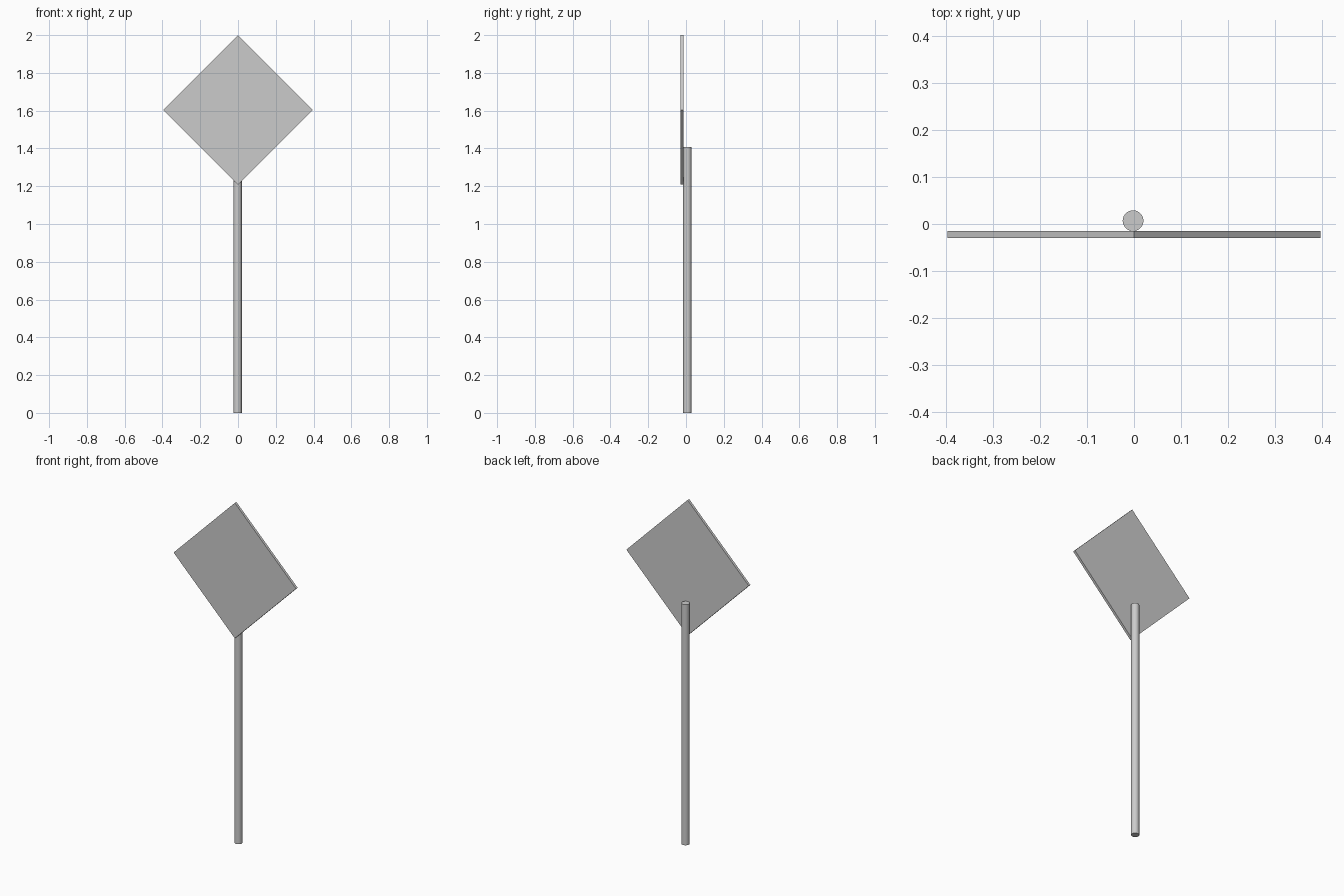
import bpy, math

if "Cube" in bpy.data.objects:
    bpy.data.objects.remove(bpy.data.objects["Cube"])

# Round pole standing behind the plate
POLE_H = 1.407
bpy.ops.mesh.primitive_cylinder_add(vertices=32, radius=0.022, depth=POLE_H,
                                    location=(-0.002, 0.007, POLE_H / 2))
pole = bpy.context.object
pole.name = "pole"
bpy.ops.object.shade_smooth_by_angle()

# Thin square sign plate turned 45 degrees, fixed to the front of the pole
HALF_DIAG = 0.396
side = HALF_DIAG * math.sqrt(2)
bpy.ops.mesh.primitive_cube_add(size=1, location=(0, -0.022, 2 - HALF_DIAG),
                                rotation=(0, math.radians(45), 0))
plate = bpy.context.object
plate.name = "sign_plate"
plate.scale = (side, 0.015, side)
bpy.ops.object.transform_apply(location=False, rotation=True, scale=True)
